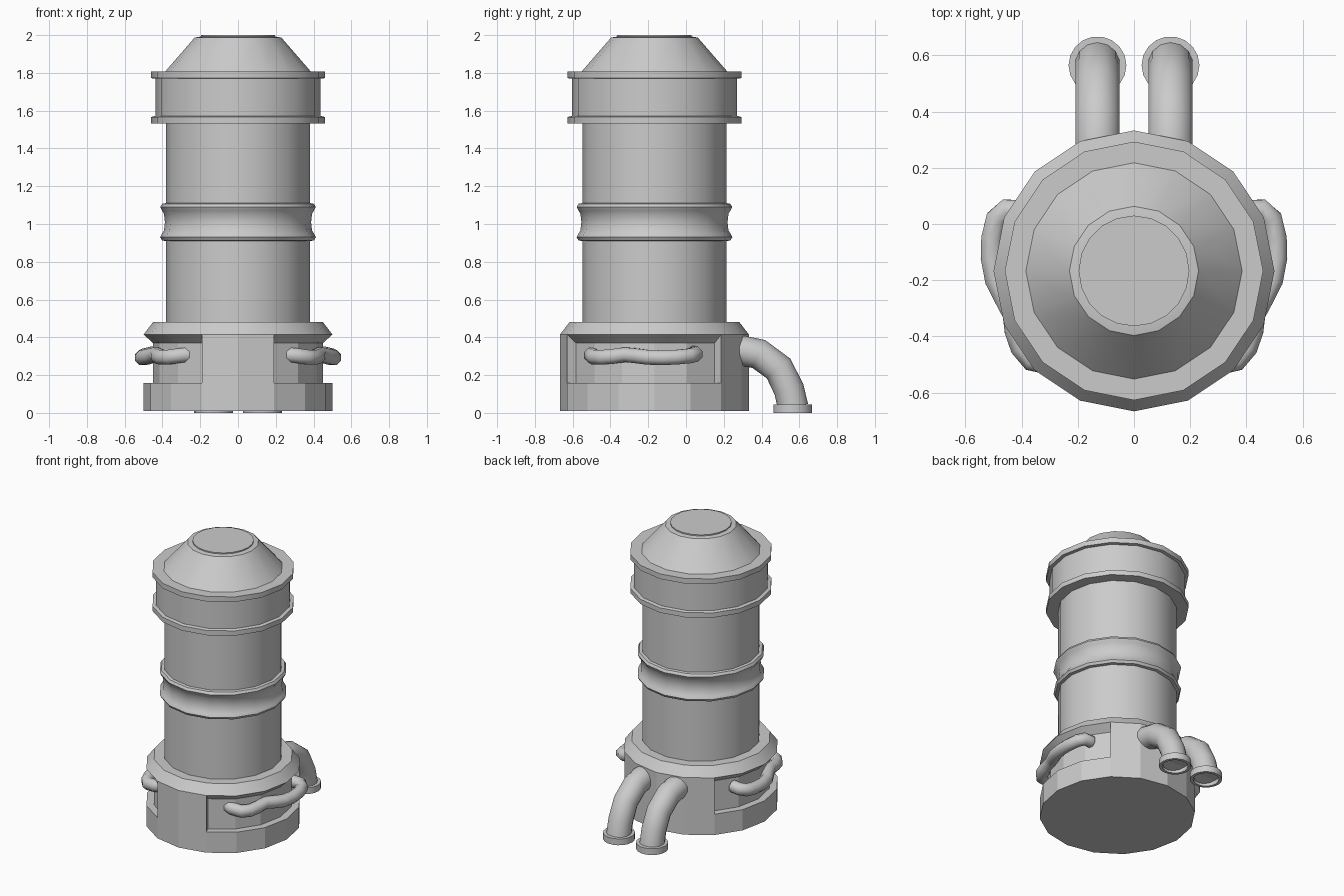
import bpy, bmesh, math
from mathutils import Vector

if "Cube" in bpy.data.objects:
    bpy.data.objects.remove(bpy.data.objects["Cube"])

N = 16
CY = -0.167  # y of the main axis


def finish(bm, name, angle=32):
    bmesh.ops.remove_doubles(bm, verts=bm.verts, dist=1e-5)
    bmesh.ops.recalc_face_normals(bm, faces=bm.faces)
    me = bpy.data.meshes.new(name)
    bm.to_mesh(me)
    bm.free()
    ob = bpy.data.objects.new(name, me)
    bpy.context.collection.objects.link(ob)
    bpy.ops.object.select_all(action='DESELECT')
    ob.select_set(True)
    bpy.context.view_layer.objects.active = ob
    bpy.ops.object.shade_smooth_by_angle(angle=math.radians(angle))
    return ob


def face(bm, pts):
    uniq = []
    for p in pts:
        if all((p - q).length > 1e-6 for q in uniq):
            uniq.append(p)
    if len(uniq) > 2:
        bm.faces.new([bm.verts.new(p) for p in uniq])


def polar(r, z, k, n, cx, cy):
    a = 2 * math.pi * k / n
    return Vector((cx + r * math.cos(a), cy + r * math.sin(a), z))


def revolve(bm, profile, segments, n=N, cx=0, cy=CY):
    for k in segments:
        for (r0, z0), (r1, z1) in zip(profile, profile[1:]):
            face(bm, [polar(r0, z0, k, n, cx, cy), polar(r0, z0, k + 1, n, cx, cy),
                      polar(r1, z1, k + 1, n, cx, cy), polar(r1, z1, k, n, cx, cy)])


def lathe(name, profile, n=N, cx=0, cy=CY):
    bm = bmesh.new()
    revolve(bm, profile, range(n), n, cx, cy)
    return finish(bm, name)


def tube(name, path, radius, n, side=1):
    """Sweep a round section along a path; side = -1 mirrors it in x."""
    pts = [Vector((p[0] * side, p[1], p[2])) for p in path]
    axis = Vector((1, 0, 0)) if abs(pts[0].x - pts[-1].x) < 1e-6 else Vector((0, 0, 1))
    bm = bmesh.new()
    rings = []
    for i, p in enumerate(pts):
        t = (pts[min(i + 1, len(pts) - 1)] - pts[max(i - 1, 0)]).normalized()
        u = (axis - t * axis.dot(t)).normalized()
        v = t.cross(u)
        rings.append([bm.verts.new(p + radius * (u * math.cos(2 * math.pi * (k + .5) / n)
                                                 + v * math.sin(2 * math.pi * (k + .5) / n)))
                      for k in range(n)])
    for a, b in zip(rings, rings[1:]):
        for k in range(n):
            bm.faces.new((a[k], a[(k + 1) % n], b[(k + 1) % n], b[k]))
    bm.faces.new(rings[0])
    bm.faces.new(rings[-1])
    return finish(bm, name, 50)


# Base drum with a recessed window on each side
LOW, HIGH, R, RIN = 0.157, 0.37, 0.5, 0.45
recess = [13, 14, 15, 0, 1, 6, 7, 8, 9, 10]
solid = [k for k in range(N) if k not in recess]
bm = bmesh.new()
revolve(bm, [(0, .01), (R, .01), (R, LOW)], range(N))
revolve(bm, [(R, .415), (.45, .48), (0, .48)], range(N))
revolve(bm, [(R, LOW), (R, HIGH), (R, .415)], solid)
revolve(bm, [(R, LOW), (RIN, LOW), (RIN, HIGH), (R, .415)], recess)
for k in (13, 2, 6, 11):  # end walls of the windows
    face(bm, [polar(r, z, k, N, 0, CY) for r, z in
              ((R, LOW), (RIN, LOW), (RIN, HIGH), (R, .415))])
finish(bm, "base_drum", 20)

# Main column
lathe("column", [(0, .47), (.382, .47), (.382, 1.55), (0, 1.55)])

# Double rounded band around the column
bead = [(.385, .91), (.402, .913), (.412, .93), (.402, .95), (.392, .965)]
lathe("column_band", [(.37, .91)] + bead + [(.387, 1.01)]
      + [(r, 2.02 - z) for r, z in reversed(bead)] + [(.37, 1.11)])

# Cap: two flanges, a wall and a cone with a small lid
lathe("cap", [(0, 1.533), (.46, 1.533), (.46, 1.567), (.437, 1.572), (.437, 1.77),
              (.46, 1.772), (.46, 1.808), (.385, 1.808), (.24, 1.975), (.23, 1.987),
              (.2, 1.992), (0, 1.992)])
lathe("cap_lid", [(.197, 1.98), (.197, 2.0), (0, 2.0)], 20)

# Outlet pipes with hollow end collars, and wavy side handles
pipe_path = [(0.13, .2, .33), (0.13, .28, .332), (0.13, .385, .312), (0.13, .49, .235),
             (0.13, .545, .125), (0.13, .567, .03)]
handle_path = [(.40, .045, .315), (.455, .05, .312), (.488, .02, .302), (.505, -.05, .295),
               (.507, -.12, .292), (.492, -.20, .294), (.46, -.262, .302), (.43, -.32, .308),
               (.422, -.38, .300), (.402, -.44, .294), (.365, -.485, .295),
               (.30, -.50, .305), (.24, -.48, .31)]
for tag, s in (("right", 1), ("left", -1)):
    tube(tag + "_pipe", pipe_path, .081, 14, s)
    lathe(tag + "_pipe_collar", [(.06, .045), (.103, .045), (.103, 0), (.083, 0),
                                 (.083, .028), (0, .028)], 18, .13 * s, .565)
    tube(tag + "_handle", handle_path, .042, 8, s)
